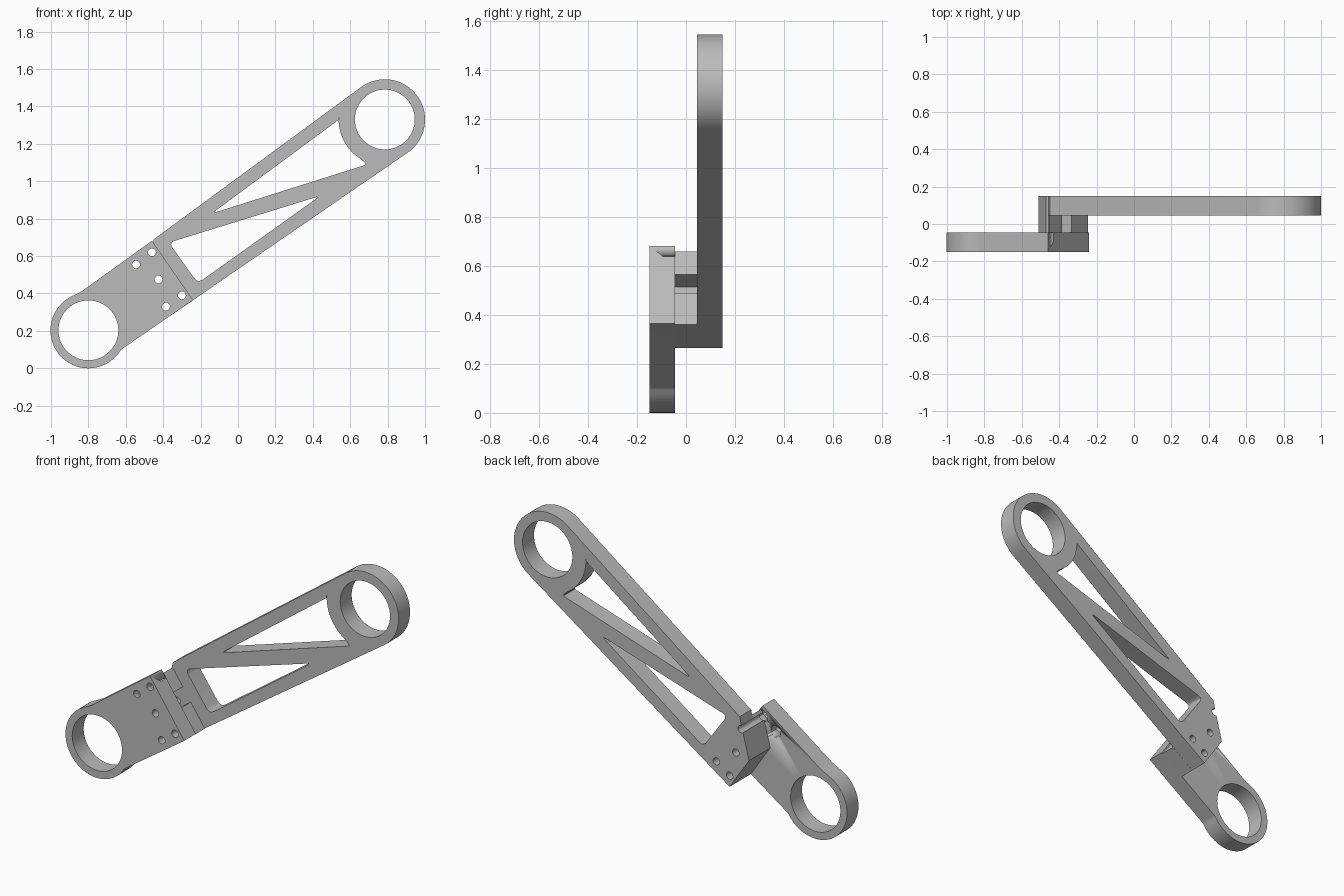
import bpy, bmesh
from math import cos, sin, radians
from mathutils import Vector

cube = bpy.data.objects.get("Cube")
if cube:
    bpy.data.objects.remove(cube)

grey = bpy.data.materials.new("plain_grey")
grey.use_nodes = True
grey.diffuse_color = (0.5, 0.5, 0.5, 1)
grey.node_tree.nodes["Principled BSDF"].inputs["Base Color"].default_value = (0.5, 0.5, 0.5, 1)


def arc(c, r, a0, a1, n):
    """Points of an arc in the x-z plane, angles in degrees."""
    angles = [radians(a0 + (a1 - a0) * i / n) for i in range(n + 1)]
    return [(c[0] + r * cos(a), c[1] + r * sin(a)) for a in angles]


def circle(c, r, n=64, turn=0):
    return arc(c, r, turn, turn + 360, n)[:-1]


def fillet(points, r, corners, n=5):
    """Round the listed corners of a closed outline."""
    out = []
    for i, p in enumerate(points):
        if i not in corners:
            out.append(p)
            continue
        p = Vector(p)
        a = Vector(points[i - 1]) - p
        b = Vector(points[(i + 1) % len(points)]) - p
        cut = min(r, a.length * 0.45, b.length * 0.45)
        p0, p1 = p + a.normalized() * cut, p + b.normalized() * cut
        for k in range(n + 1):
            t = k / n
            out.append(tuple(p0 * (1 - t) ** 2 + p * 2 * t * (1 - t) + p1 * t * t))
    return out


def plate(name, y0, y1, outline, holes=()):
    """Extrude an outline with holes from y0 to y1."""
    bm = bmesh.new()
    for loop in [outline, *holes]:
        vs = [bm.verts.new((x, y0, z)) for x, z in loop]
        for i, v in enumerate(vs):
            bm.edges.new((vs[i - 1], v))
    bmesh.ops.triangle_fill(bm, use_beauty=True, use_dissolve=False, edges=bm.edges[:])
    new = bmesh.ops.extrude_face_region(bm, geom=bm.faces[:])["geom"]
    moved = [v for v in new if isinstance(v, bmesh.types.BMVert)]
    bmesh.ops.translate(bm, verts=moved, vec=(0, y1 - y0, 0))
    bmesh.ops.recalc_face_normals(bm, faces=bm.faces[:])
    mesh = bpy.data.meshes.new(name)
    bm.to_mesh(mesh)
    bm.free()
    mesh.materials.append(grey)
    ob = bpy.data.objects.new(name, mesh)
    bpy.context.collection.objects.link(ob)
    bpy.ops.object.select_all(action="DESELECT")
    ob.select_set(True)
    bpy.context.view_layer.objects.active = ob
    bpy.ops.object.shade_smooth_by_angle(angle=radians(25))
    return ob


FRONT, STEP, BACK, REAR = -0.15, -0.045, 0.045, 0.15
low_hub, high_hub = (-0.8, 0.203), (0.785, 1.33)
bore, screw = 0.16, 0.021
edge_screw, outer_screw, middle_screw = (-0.46, 0.62), (-0.545, 0.555), (-0.425, 0.475)
foot_screws = [(-0.3, 0.39), (-0.385, 0.33)]


def screws(centres):
    return [circle(c, screw, 20) for c in centres]


# Lower bracket: ring and solid plate
outline = arc(low_hub, 0.203, 113, 322, 48) + [
    (-0.625, 0.1), (-0.24, 0.365), (-0.46, 0.682), (-0.838, 0.41)]
n = len(outline)
outline = fillet(outline, 0.03, [n - 4, n - 1])
bracket = plate("lower_bracket", FRONT, STEP, outline,
                [circle(low_hub, bore)]
                + screws([edge_screw, outer_screw, middle_screw] + foot_screws))

# Hexagonal nut pockets in the back of the bracket
for c in (outer_screw, edge_screw):
    cutter = plate("nut_pocket_cutter", STEP - 0.05, STEP + 0.02, circle(c, 0.036, 6, 35))
    cutter.hide_render = True
    cutter.hide_set(True)
    cutter.display_type = "WIRE"
    mod = bracket.modifiers.new("nut_pocket", "BOOLEAN")
    mod.operation, mod.solver, mod.object = "DIFFERENCE", "EXACT", cutter
bpy.context.view_layer.objects.active = bracket
for mod in list(bracket.modifiers):
    if mod.type == "BOOLEAN":
        used = mod.object
        bpy.ops.object.modifier_apply(modifier=mod.name)
        bpy.data.objects.remove(used)

# Foot end shared by spacer and arm: chamfer broken by a screw notch
notch = arc(edge_screw, screw, 93, -121, 14)
foot = [(-0.51, 0.45), (-0.385, 0.265)]

# Spacer block between the two plates, with a side nut slot
slot = [(-0.335, 0.49), (-0.409, 0.439), (-0.451, 0.465), (-0.46, 0.514), (-0.386, 0.565)]
plate("spacer_block", STEP, BACK,
      notch + foot + [(-0.245, 0.36)] + slot + [(-0.452, 0.66)],
      screws(foot_screws))

# Upper arm: tapered plate with ring and two truss windows
upper_window = [(-0.14, 0.828), (0.69, 1.09)] + arc(high_hub, 0.247, 238, 177, 16) + [(0.54, 1.33)]
upper_window = fillet(upper_window, 0.035, [0, 1, len(upper_window) - 1])
lower_window = fillet([(-0.37, 0.672), (-0.215, 0.455), (0.44, 0.922)], 0.035, [0, 1, 2])
plate("upper_arm", BACK, REAR,
      notch + foot + arc(high_hub, 0.215, -54.5, 126, 48) + [(-0.45, 0.69)],
      [circle(high_hub, bore), upper_window, lower_window]
      + screws([middle_screw] + foot_screws))
